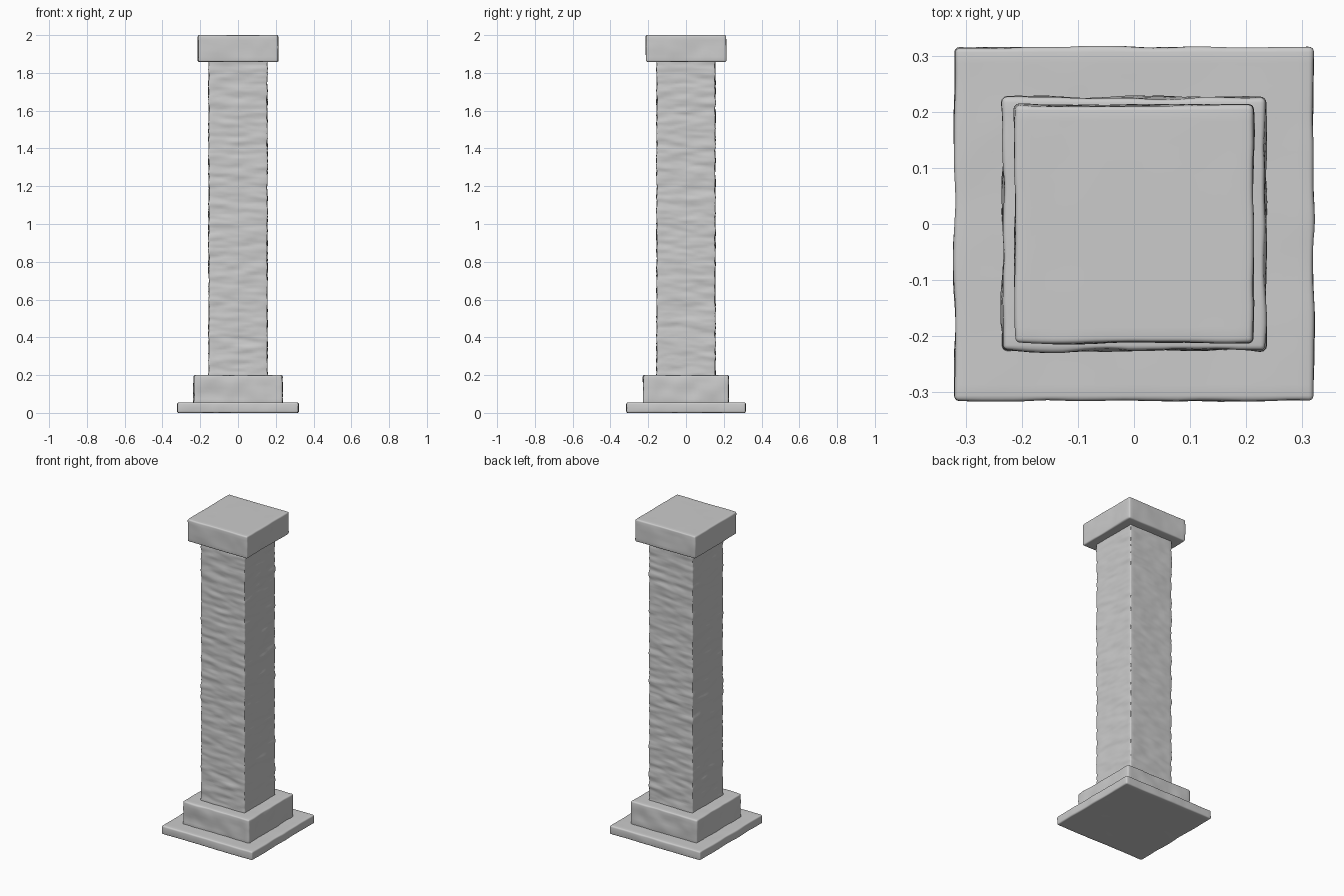
import bpy
import bmesh
import math
from mathutils import Vector, noise

cube = bpy.data.objects.get("Cube")
if cube:
    bpy.data.objects.remove(cube, do_unlink=True)

GREY = (0.6, 0.6, 0.6, 1)
stone = bpy.data.materials.new("grey stone")
stone.use_nodes = True
stone.diffuse_color = GREY
stone.node_tree.nodes["Principled BSDF"].inputs["Base Color"].default_value = GREY


def stone_block(name, half_x, half_y, bottom, top, radius, rough, stretch, step, seed):
    """Worn stone block: a gridded box with rounded edges and carved unevenness."""
    half = Vector((half_x, half_y, (top - bottom) / 2))
    bm = bmesh.new()
    bmesh.ops.create_cube(bm, size=2)
    bmesh.ops.scale(bm, vec=half, verts=bm.verts)

    # Grid lines on each axis, denser near the edges
    for axis in range(3):
        core = half[axis] - radius
        count = max(2, math.ceil(2 * core / step[axis]))
        cuts = [-core + 2 * core * i / count for i in range(count + 1)]
        cuts += [s * (core + radius * 0.5) for s in (-1, 1)]
        normal = Vector([float(axis == i) for i in range(3)])
        for cut in cuts:
            geom = bm.verts[:] + bm.edges[:] + bm.faces[:]
            bmesh.ops.bisect_plane(bm, geom=geom, plane_co=normal * cut, plane_no=normal)

    # Round the edges, then push the surface in and out
    centre = Vector((0, 0, (top + bottom) / 2))
    for v in bm.verts:
        core = Vector([max(r - h, min(h - r, c)) for c, h, r in zip(v.co, half, [radius] * 3)])
        out = (v.co - core).normalized()
        spot = Vector([c * s for c, s in zip(core, stretch)]) + Vector((seed, seed * 2, 0))
        bump = noise.noise(spot) + 0.4 * noise.noise(spot * 2.3)
        push = out * (radius + rough * bump)
        push.z = out.z * (radius + rough * bump * 0.3)
        v.co = core + push + centre
        v.co.z = max(0, min(2, v.co.z))

    mesh = bpy.data.meshes.new(name)
    bm.to_mesh(mesh)
    bm.free()
    mesh.materials.append(stone)
    mesh.shade_smooth()
    obj = bpy.data.objects.new(name, mesh)
    bpy.context.collection.objects.link(obj)
    return obj


# Parts from the ground up
coarse = (0.02, 0.02, 0.02)
stone_block("plinth", 0.32, 0.315, 0, 0.055, 0.009, 0.004, (9, 9, 9), coarse, 3)
stone_block("base_block", 0.234, 0.225, 0.045, 0.2, 0.009, 0.006, (10, 10, 14), coarse, 11)
stone_block("shaft", 0.155, 0.155, 0.19, 1.87, 0.006, 0.005, (9, 9, 32),
            (0.02, 0.02, 0.009), 23)
stone_block("capital", 0.212, 0.212, 1.858, 2, 0.009, 0.004, (8, 8, 10), coarse, 37)
